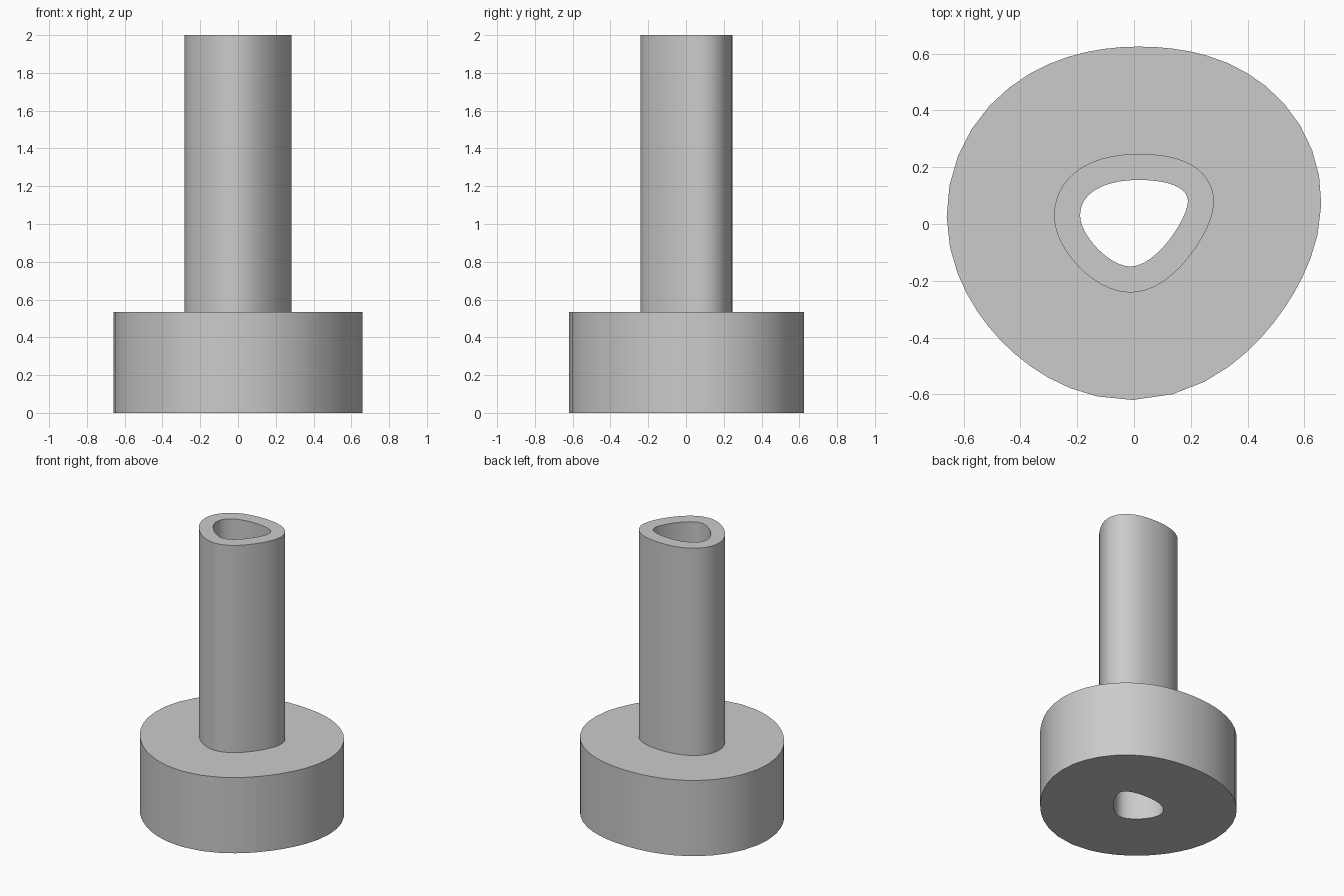
import bpy
import bmesh
import math
from mathutils import Vector
from mathutils.geometry import interpolate_bezier

cube = bpy.data.objects.get("Cube")
if cube:
    bpy.data.objects.remove(cube, do_unlink=True)

BASE_HEIGHT, TOP = 0.535, 2.0
WALL, FLANGE = 0.092, 0.47      # outward offsets from the bore
STEPS = 12                      # segments per quarter of the outline

# Bore outline, clockwise: knot, incoming handle, outgoing handle
KNOTS = [
    ((-0.19, 0.03), (0, -0.07), (0, 0.08)),
    ((0.015, 0.155), (-0.12, 0), (0.145, 0)),
    ((0.19, 0.08), (0, 0.03), (0, -0.06)),
    ((-0.012, -0.15), (0.09, 0), (-0.075, 0)),
]


def bore_outline():
    """Points and outward normals around the rounded bore."""
    points = []
    for i, (knot, _, leave) in enumerate(KNOTS):
        end, arrive, _ = KNOTS[(i + 1) % len(KNOTS)]
        a, b = Vector(knot), Vector(end)
        points += interpolate_bezier(a, a + Vector(leave), b + Vector(arrive), b, STEPS + 1)[:-1]
    points = [Vector((p[0], p[1])) for p in points]
    normals = []
    for i, p in enumerate(points):
        before = (p - points[i - 1]).normalized()
        after = (points[(i + 1) % len(points)] - p).normalized()
        tangent = before + after
        normals.append(Vector((-tangent.y, tangent.x)).normalized())
    return points, normals


# Flanged tube: section of (offset, height) swept round the bore outline
points, normals = bore_outline()
section = [(0, 0), (FLANGE, 0), (FLANGE, BASE_HEIGHT),
           (WALL, BASE_HEIGHT), (WALL, TOP), (0, TOP)]
bm = bmesh.new()
loops = [[bm.verts.new((*(p + n * offset), z)) for p, n in zip(points, normals)]
         for offset, z in section]
for k, loop in enumerate(loops):
    following = loops[(k + 1) % len(loops)]
    for i in range(len(loop)):
        j = (i + 1) % len(loop)
        bm.faces.new((loop[i], loop[j], following[j], following[i]))
bmesh.ops.recalc_face_normals(bm, faces=bm.faces)
mesh = bpy.data.meshes.new("flanged_tube")
bm.to_mesh(mesh)
bm.free()

tube = bpy.data.objects.new("flanged_tube", mesh)
bpy.context.collection.objects.link(tube)

# Plain grey finish
grey = bpy.data.materials.new("light grey")
grey.use_nodes = True
colour = (0.6, 0.6, 0.6, 1)
grey.diffuse_color = colour
grey.node_tree.nodes["Principled BSDF"].inputs["Base Color"].default_value = colour
mesh.materials.append(grey)

bpy.ops.object.select_all(action="DESELECT")
tube.select_set(True)
bpy.context.view_layer.objects.active = tube
bpy.ops.object.shade_smooth_by_angle(angle=math.radians(35))
